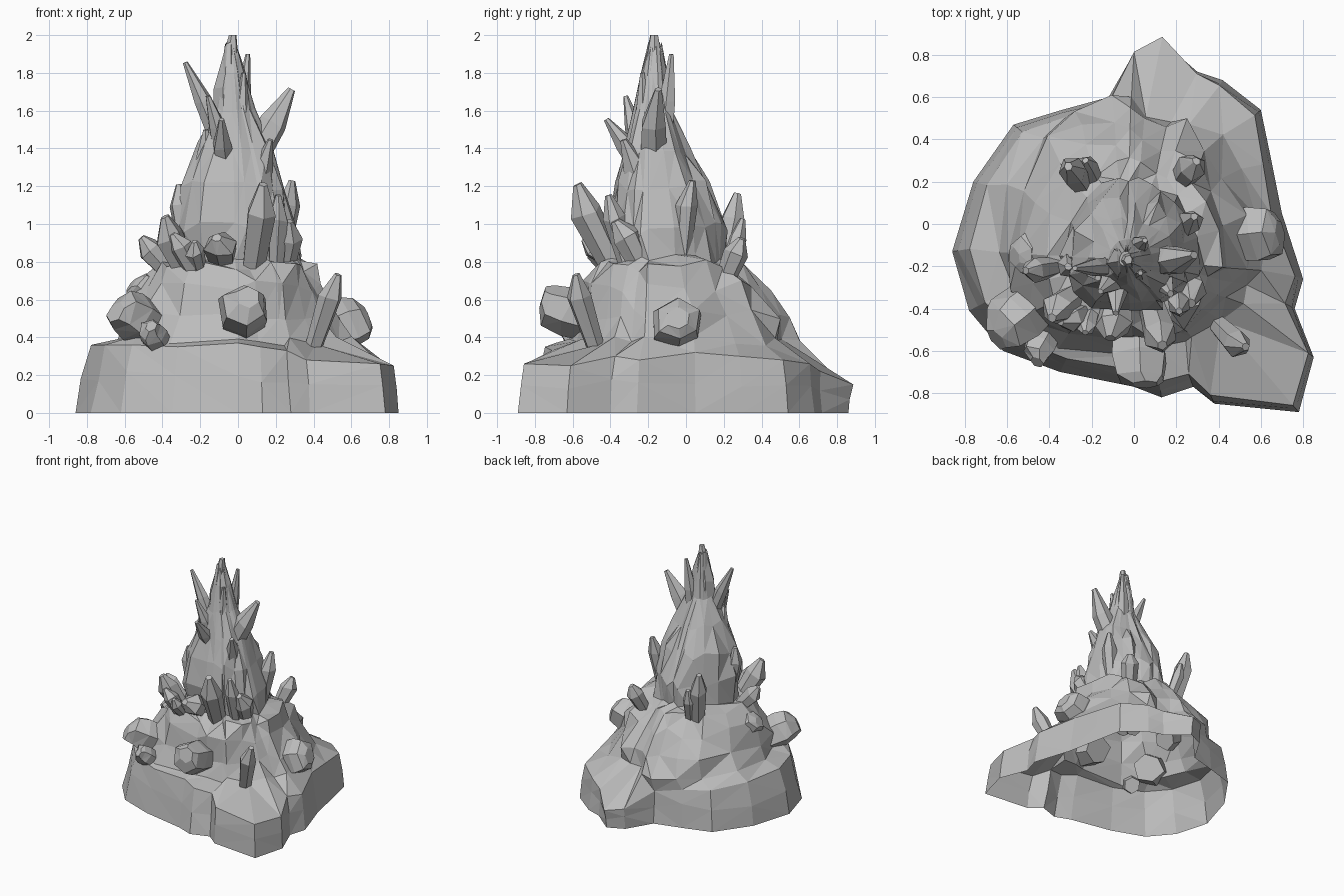
import bpy, bmesh, math, random
from mathutils import Vector

random.seed(7)

default_cube = bpy.data.objects.get("Cube")
if default_cube:
    bpy.data.objects.remove(default_cube, do_unlink=True)

# One stone colour for everything
stone = bpy.data.materials.new("stone_grey")
stone.use_nodes = True
grey = (0.5, 0.5, 0.5, 1)
stone.diffuse_color = grey
stone.node_tree.nodes["Principled BSDF"].inputs["Base Color"].default_value = grey


def loft(name, rings, cap_start, cap_end):
    """Join equal-length rings of points into one faceted object."""
    bm = bmesh.new()
    loops = [[bm.verts.new(point) for point in ring] for ring in rings]
    count = len(loops[0])
    for lower, upper in zip(loops, loops[1:]):
        for i in range(count):
            j = (i + 1) % count
            bm.faces.new((lower[i], lower[j], upper[j], upper[i]))
    if cap_start:
        bm.faces.new(list(reversed(loops[0])))
    if cap_end:
        bm.faces.new(loops[-1])
    bmesh.ops.triangulate(bm, faces=[f for f in bm.faces if len(f.verts) == 4],
                          quad_method='SHORT_EDGE')
    bm.normal_update()
    mesh = bpy.data.meshes.new(name)
    bm.to_mesh(mesh)
    bm.free()
    mesh.materials.append(stone)
    obj = bpy.data.objects.new(name, mesh)
    bpy.context.collection.objects.link(obj)
    return obj


# Footprint of the mound, counter-clockwise: x, y, height of the ledge
footprint = [
    (.7, .05, .32), (.65, .3, .3), (.6, .54, .28), (.42, .68, .26),
    (.3, .72, .22), (.13, .86, .15), (0, .8, .17), (-.12, .6, .26),
    (-.34, .54, .3), (-.57, .47, .32), (-.76, .2, .34), (-.86, -.13, .36),
    (-.78, -.41, .36), (-.62, -.6, .36), (-.35, -.7, .35), (0, -.77, .37),
    (.13, -.82, .35), (.28, -.77, .33), (.38, -.85, .28), (.78, -.89, .26),
    (.85, -.63, .25), (.76, -.4, .3), (.8, -.26, .28),
]

# Mound and spire levels: height, then left, right, front and back limits
levels = [
    (.38, -.64, .6, -.63, .57), (.52, -.58, .53, -.58, .54),
    (.67, -.52, .46, -.54, .42), (.78, -.43, .39, -.47, .29),
    (.81, -.33, .31, -.4, .22), (.98, -.34, .31, -.42, .2),
    (1.2, -.31, .27, -.39, .13), (1.4, -.21, .2, -.34, .02),
    (1.6, -.12, .09, -.28, -.07), (1.8, -.09, .04, -.24, -.1),
    (1.95, -.07, -.01, -.2, -.13),
]
axis_x, axis_y = -.04, -.17


def level_ring(z, left, right, front, back):
    """Uneven oval around the spire axis, broken up into rocky ridges."""
    ring = []
    rough = .08 if z < 1.5 else .04
    for x, y, _ in footprint:
        angle = math.atan2(y - axis_y, x - axis_x)
        c, s = math.cos(angle), math.sin(angle)
        reach_x = right - axis_x if c > 0 else axis_x - left
        reach_y = back - axis_y if s > 0 else axis_y - front
        k = 1 + random.uniform(-rough, rough)
        dz = random.uniform(-rough, rough) * .4
        ring.append((axis_x + c * reach_x * k, axis_y + s * reach_y * k, z + dz))
    return ring


# Low ledge walls: they lean in where tall and out where low
ground = [(x, y, 0) for x, y, h in footprint]
middle, ledge = [], []
for x, y, h in footprint:
    lean = 1 - (h - .2) * .6
    bulge = (1 + lean) / 2 + random.uniform(-.01, .02)
    middle.append((x * bulge, y * bulge, h * random.uniform(.45, .65)))
    ledge.append((x * lean, y * lean, h))

rings = [ground, middle, ledge] + [level_ring(*level) for level in levels]
loft("rock_mound", rings, False, True)


def shard(name, base, tip, radius, profile, sides=6):
    """Faceted stone along base-tip; profile holds (position, width) pairs."""
    base, tip = Vector(base), Vector(tip)
    axis = tip - base
    turn = axis.to_track_quat('Z', 'Y')
    start = random.uniform(0, math.tau)
    skew = Vector((random.uniform(-1, 1), random.uniform(-1, 1), 0)) * radius * .3
    stretch = [random.uniform(.85, 1.12) for _ in range(sides)]
    rings = []
    for t, width in profile:
        ring = []
        for i in range(sides):
            a = start + math.tau * i / sides
            r = radius * width * stretch[i]
            local = Vector((r * math.cos(a), r * math.sin(a), 0))
            if t == 1:
                local += skew
            else:
                local.z = random.uniform(-.15, .15) * radius
            ring.append(base + axis * t + turn @ local)
        rings.append(ring)
    loft(name, rings, True, True)


crystal_profile = [(0, .75), (.7, 1), (1, .3)]
needle_profile = [(0, 1), (.5, .9), (1, .25)]
boulder_profile = [(0, .85), (.6, 1), (.85, .85), (1, .45)]

# Blunt boulders set in the lower mound
boulders = [
    ((.03, -.42, .47), (.04, -.77, .58), .14),
    ((-.42, -.32, .43), (-.65, -.52, .57), .14),
    ((-.4, -.5, .34), (-.48, -.64, .46), .085),
    ((.42, -.06, .4), (.69, -.03, .5), .14),
    ((-.42, -.12, .6), (-.55, -.15, .7), .1),
]

# Crystals around the shoulder of the mound
shoulder_crystals = [
    ((.4, -.48, .36), (.52, -.6, .73), .07),
    ((-.36, -.2, .74), (-.52, -.23, .92), .065),
    ((-.26, -.33, .72), (-.41, -.44, 1.03), .075),
    ((-.22, -.4, .72), (-.34, -.47, .95), .06),
    ((-.2, -.4, .74), (-.24, -.52, .9), .05),
    ((-.08, -.35, .8), (-.1, -.54, .93), .085),
    ((.08, -.36, .74), (.15, -.59, 1.2), .085),
    ((.2, -.3, .74), (.22, -.42, 1.15), .06),
    ((.24, -.22, .74), (.29, -.36, 1.02), .08),
    ((-.24, .18, .7), (-.31, .28, 1.16), .075),
    ((-.18, .2, .7), (-.24, .31, 1.02), .05),
    ((.22, .2, .68), (.3, .3, .92), .07),
    ((.22, -.02, .8), (.29, .02, 1.23), .06),
    ((-.27, -.2, .85), (-.32, -.2, 1.21), .06),
]

# Crystals crowning the spire
crown_crystals = [
    ((-.1, -.2, 1.45), (-.27, -.21, 1.86), .055),
    ((-.05, -.17, 1.45), (-.05, -.18, 2), .08),
    ((.01, -.13, 1.4), (.04, -.08, 1.9), .055),
    ((.08, -.17, 1.35), (.29, -.17, 1.71), .08),
    ((-.08, -.24, 1.35), (-.14, -.32, 1.68), .055),
    ((-.06, -.22, 1.28), (-.1, -.41, 1.56), .06),
    ((.1, -.22, 1.15), (.17, -.32, 1.45), .07),
    ((.02, -.22, 1.4), (.02, -.24, 1.8), .05),
    ((-.16, -.2, 1.2), (-.18, -.24, 1.5), .06),
]


def scatter(label, stones, profile):
    for number, (base, tip, radius) in enumerate(stones, 1):
        shard(f"{label}_{number}", base, tip, radius, profile)


scatter("boulder", boulders, boulder_profile)
scatter("shoulder_crystal", shoulder_crystals, crystal_profile)
scatter("crown_crystal", crown_crystals, needle_profile)
